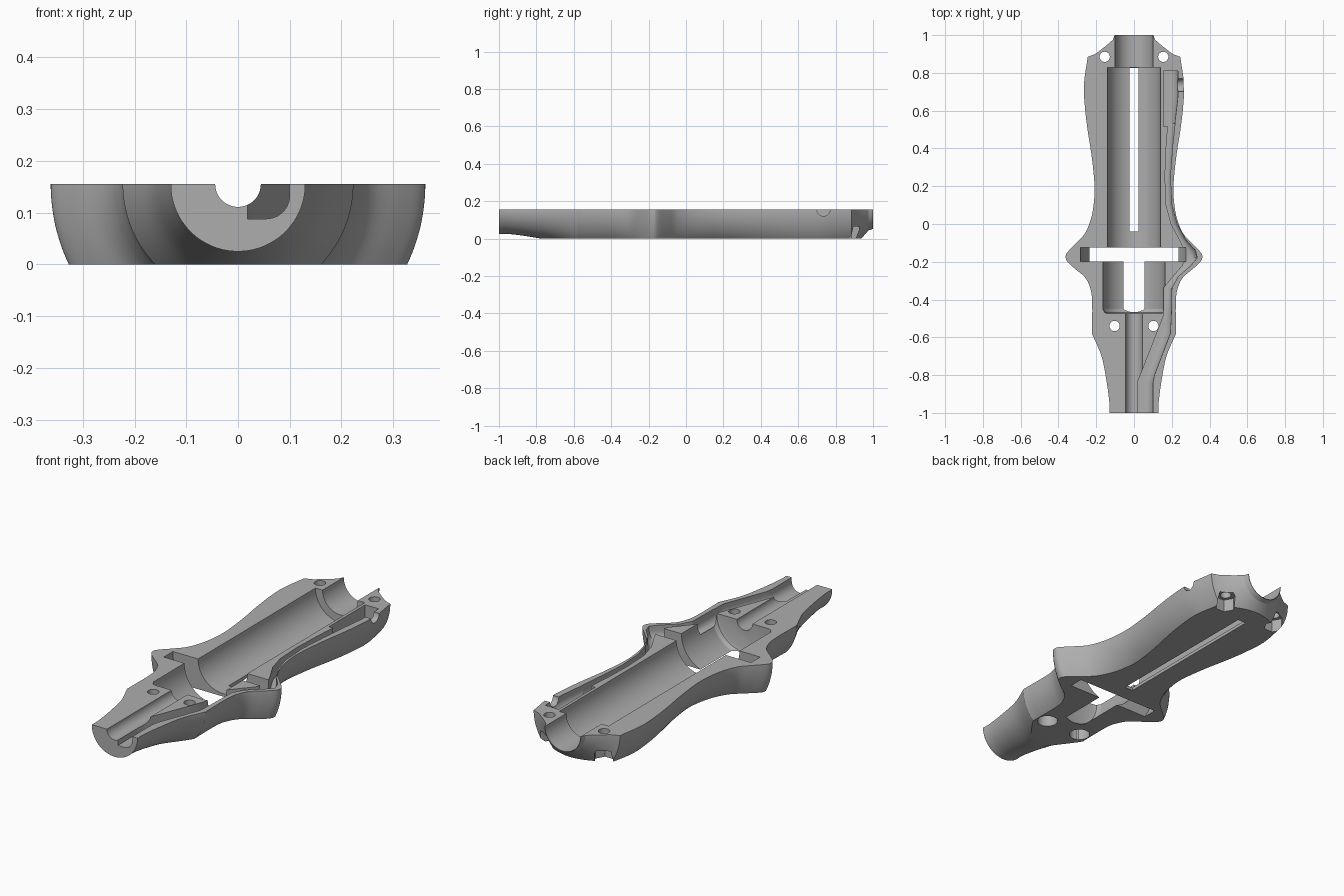
import bpy, bmesh
from math import sin, cos, pi, radians
from mathutils import Vector

H = 0.155  # height of the parting face, also the axis of the round body

cube = bpy.data.objects.get("Cube")
if cube:
    bpy.data.objects.remove(cube, do_unlink=True)

grey = bpy.data.materials.new("plain grey")
grey.use_nodes = True
colour = (0.42, 0.42, 0.42, 1)
grey.diffuse_color = colour
grey.node_tree.nodes["Principled BSDF"].inputs["Base Color"].default_value = colour


def loft(name, rings):
    """Closed solid through a list of equal-length rings."""
    bm = bmesh.new()
    rows = [[bm.verts.new(p) for p in ring] for ring in rings]
    n = len(rows[0])
    for a, b in zip(rows, rows[1:]):
        for i in range(n):
            j = (i + 1) % n
            bm.faces.new((a[i], a[j], b[j], b[i]))
    bm.faces.new(rows[0])
    bm.faces.new(rows[-1])
    bmesh.ops.recalc_face_normals(bm, faces=bm.faces[:])
    mesh = bpy.data.meshes.new(name)
    bm.to_mesh(mesh)
    bm.free()
    mesh.materials.append(grey)
    ob = bpy.data.objects.new(name, mesh)
    bpy.context.collection.objects.link(ob)
    return ob


def lathe(name, profile, sides=96):
    """Turn (y, radius) points about the long axis."""
    turn = [2 * pi * (i + 0.5) / sides for i in range(sides)]
    return loft(name, [[(r * cos(t), y, H + r * sin(t)) for t in turn] for y, r in profile])


def box(name, x0, x1, y0, y1, z0, z1):
    return loft(name, [[(x0, y0, z), (x1, y0, z), (x1, y1, z), (x0, y1, z)] for z in (z0, z1)])


def post(name, x, y, r, z0, z1, sides=32):
    turn = [2 * pi * i / sides for i in range(sides)]
    return loft(name, [[(x + r * cos(t), y + r * sin(t), z) for t in turn] for z in (z0, z1)])


def smooth_path(points, steps=5):
    """Catmull-Rom curve through the points."""
    p = [Vector(q) for q in points]
    p = [2 * p[0] - p[1]] + p + [2 * p[-1] - p[-2]]
    out = []
    for a, b, c, d in zip(p, p[1:], p[2:], p[3:]):
        for k in range(steps):
            t = k / steps
            out.append(0.5 * (2 * b + (c - a) * t + (2 * a - 5 * b + 4 * c - d) * t * t
                              + (3 * b - a - 3 * c + d) * t ** 3))
    return out + [p[-2]]


def boolean(target, tool, operation="DIFFERENCE"):
    mod = target.modifiers.new("cut", "BOOLEAN")
    mod.operation = operation
    mod.solver = "EXACT"
    mod.object = tool
    bpy.ops.object.select_all(action="DESELECT")
    bpy.context.view_layer.objects.active = target
    target.select_set(True)
    bpy.ops.object.modifier_apply(modifier=mod.name)
    bpy.data.objects.remove(tool, do_unlink=True)


# Turned body: tapered nose, waisted grip with guard, and chamfered tail
nose = smooth_path([(-1, 0.13), (-0.94, 0.131), (-0.83, 0.146), (-0.7, 0.172), (-0.58, 0.223)])
grip = smooth_path([(-0.575, 0.222), (-0.4, 0.222), (-0.33, 0.235), (-0.28, 0.262),
                    (-0.235, 0.315), (-0.2, 0.352), (-0.175, 0.362), (-0.15, 0.353),
                    (-0.1, 0.305), (-0.05, 0.26), (0.02, 0.23), (0.1, 0.214), (0.2, 0.209),
                    (0.35, 0.223), (0.5, 0.246), (0.62, 0.26), (0.74, 0.265), (0.885, 0.245)])
tail = [(0.9, 0.205), (0.94, 0.152), (0.975, 0.112), (1, 0.103)]
body = lathe("handle_half", [tuple(p) for p in nose + grip] + tail, 128)
boolean(body, box("trim", -1, 1, -2, 2, 0, H), "INTERSECT")

# Round chambers along the axis
for name, profile in (
        ("nose_bore", [(-1.1, 0.044), (-0.46, 0.044)]),
        ("front_chamber", [(-0.475, 0.14), (-0.469, 0.154), (-0.45, 0.165), (-0.17, 0.165)]),
        ("guard_slot", [(-0.198, 0.283), (-0.124, 0.283)]),
        ("main_chamber", [(-0.15, 0.14), (0.828, 0.14)]),
        ("tail_bore", [(0.8, 0.1), (1.1, 0.1)])):
    boolean(body, lathe(name, profile))

# Long slit in the floor of the main chamber
boolean(body, box("floor_slit", -0.024, 0.024, -0.04, 0.826, -0.1, 0.1))

# Wire channel: (y, inner x, outer x), with a rounded lower outer corner
channel = [(-1.05, 0.018, 0.1), (-0.84, 0.018, 0.1), (-0.8, 0.034, 0.108), (-0.58, 0.12, 0.192),
           (-0.49, 0.155, 0.197), (-0.34, 0.155, 0.2), (-0.28, 0.205, 0.232),
           (-0.22, 0.257, 0.3), (-0.18, 0.27, 0.335), (-0.14, 0.268, 0.325),
           (-0.08, 0.24, 0.272), (0, 0.197, 0.228), (0.1, 0.17, 0.2), (0.25, 0.164, 0.192),
           (0.4, 0.17, 0.203), (0.53, 0.18, 0.217)]
pocket = [(0.515, 0.155, 0.214), (0.67, 0.155, 0.232), (0.81, 0.155, 0.232)]


def channel_section(y, a, b):
    r = min(0.045, b - a - 0.004)
    ring = [(a, y, 0.3), (a, y, 0.088)]
    for i in range(7):
        t = i * pi / 12
        ring.append((b - r + r * sin(t), y, 0.088 + r - r * cos(t)))
    return ring + [(b, y, 0.3)]


for name, rows in (("wire_channel", channel), ("switch_pocket", pocket)):
    boolean(body, loft(name, [channel_section(*row) for row in rows]))

# Half-round cable notch in the left wall
turn = [2 * pi * (i + 0.5) / 32 for i in range(32)]
boolean(body, loft("cable_notch", [[(x, 0.735 + 0.035 * cos(t), H + 0.035 * sin(t))
                                    for t in turn] for x in (0.2, 0.4)]))

# Screw holes: round head recesses in front, hexagonal nut recesses behind
for side in (-1, 1):
    for x, y, sides in ((0.103, -0.54, 32), (0.155, 0.885, 6)):
        boolean(body, post("screw_hole", side * x, y, 0.027, -0.1, 0.3))
        boolean(body, post("screw_recess", side * x, y, 0.05, -0.1, 0.065, sides))

# Smooth shading with crisp edges
bpy.ops.object.select_all(action="DESELECT")
bpy.context.view_layer.objects.active = body
body.select_set(True)
bpy.ops.object.shade_smooth_by_angle(angle=radians(25))
